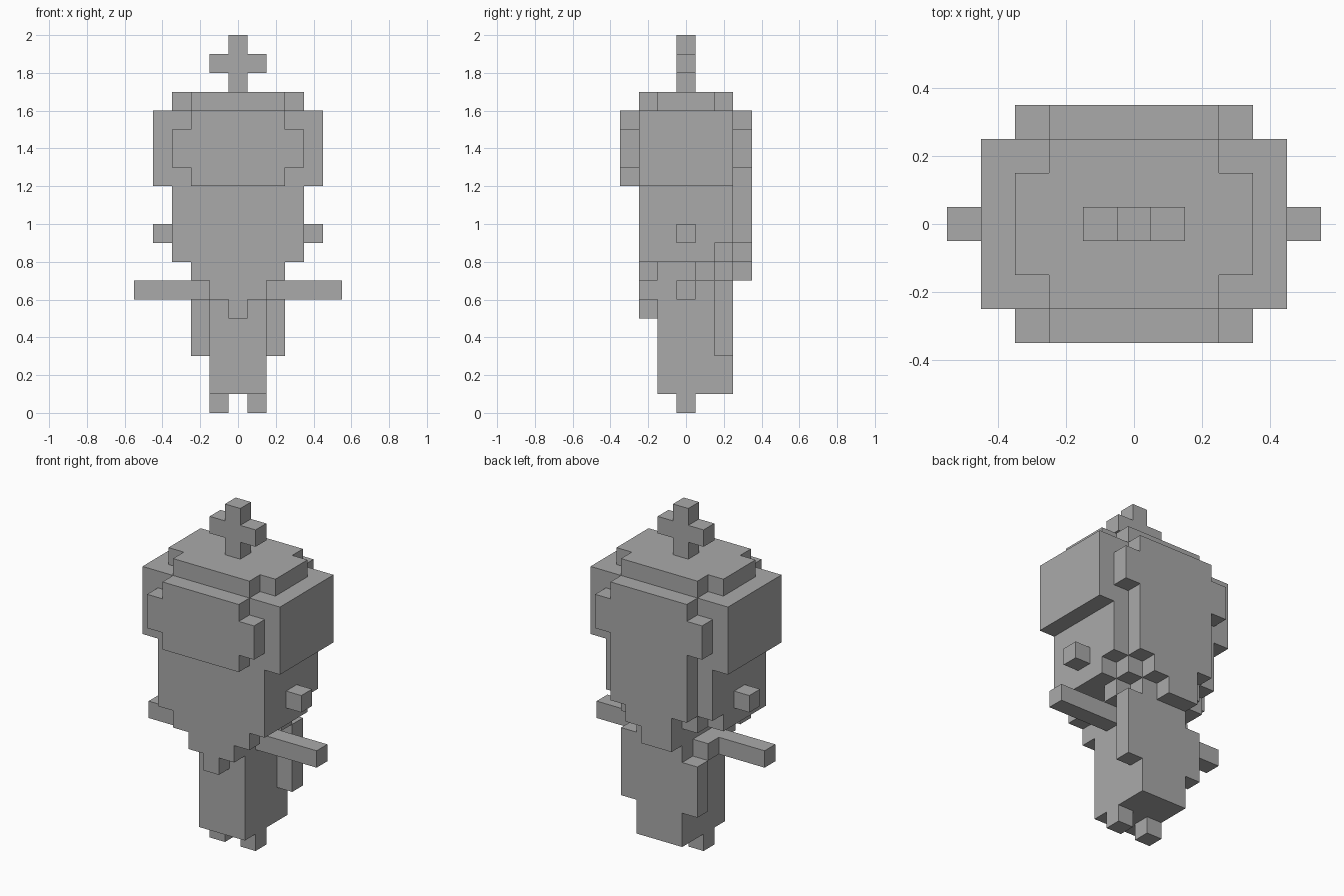
import bpy, bmesh
from mathutils import Matrix, Vector

if "Cube" in bpy.data.objects:
    bpy.data.objects.remove(bpy.data.objects["Cube"])

grey = bpy.data.materials.new("plain grey")
grey.diffuse_color = (0.4, 0.4, 0.4, 1)
grey.use_nodes = True
grey.node_tree.nodes["Principled BSDF"].inputs["Base Color"].default_value = grey.diffuse_color


def blocks(name, boxes):
    """One object from boxes given as (x0, x1, y0, y1, z0, z1)."""
    bm = bmesh.new()
    for x0, x1, y0, y1, z0, z1 in boxes:
        centre = Vector(((x0 + x1) / 2, (y0 + y1) / 2, (z0 + z1) / 2))
        size = Matrix.Diagonal((x1 - x0, y1 - y0, z1 - z0, 1))
        bmesh.ops.create_cube(bm, size=1, matrix=Matrix.Translation(centre) @ size)
    mesh = bpy.data.meshes.new(name)
    bm.to_mesh(mesh)
    bm.free()
    mesh.materials.append(grey)
    obj = bpy.data.objects.new(name, mesh)
    bpy.context.collection.objects.link(obj)


def wide(hx, y0, y1, z0, z1):
    """Box centred on x = 0."""
    return (-hx, hx, y0, y1, z0, z1)


def pair(x0, x1, *rest):
    """Box and its mirror image."""
    return [(x0, x1, *rest), (-x1, -x0, *rest)]


# Cross-shaped topper
blocks("top_cross", [wide(.05, -.05, .05, 1.7, 2.0)] + pair(.05, .15, -.05, .05, 1.8, 1.9))

# Stepped crown slab
blocks("crown", [wide(.25, -.25, .25, 1.6, 1.7)] + pair(.25, .35, -.15, .15, 1.6, 1.7))

# Large upper head block
blocks("head_top", [wide(.45, -.25, .25, 1.2, 1.6)])

# Raised plate on the forehead
blocks("front_plate", [wide(.25, -.35, -.25, 1.2, 1.6)] + pair(.25, .35, -.35, -.25, 1.3, 1.5))

# Face with notched lower back corners
blocks("face", [wide(.35, -.25, .25, .9, 1.2),
                wide(.35, -.25, .15, .8, .9),
                wide(.25, .15, .25, .8, .9)])

# Ears
blocks("ears", pair(.35, .45, -.05, .05, .9, 1.0))

# Hair hanging down the back, with an uneven tip
blocks("back_hair", [wide(.25, .25, .35, .9, 1.6),
                     wide(.15, .25, .35, .8, .9),
                     (-.15, .05, .25, .35, .7, .8)]
       + pair(.25, .35, .25, .35, 1.3, 1.5))

# Pointed beard stepping inwards
blocks("beard", [wide(.25 - .1 * i, -.25, -.15, .7 - .1 * i, .8 - .1 * i) for i in range(3)])

# Narrow torso
blocks("torso", [wide(.15, -.15, .25, .1, .8)])

# Side flaps of the cape, one higher than the other
blocks("cape", [(.15, .25, .15, .25, .3, .7),
                (-.25, -.15, .15, .25, .3, .6)])

# Shoulder knots where the cape is fastened
blocks("shoulder_knots", [(.15, .25, .05, .15, .7, .8),
                          (-.25, -.15, .05, .15, .6, .7)])

# Arms held straight out
blocks("arms", pair(.15, .55, -.05, .05, .6, .7))

# Feet
blocks("feet", pair(.05, .15, -.05, .05, 0, .1))
